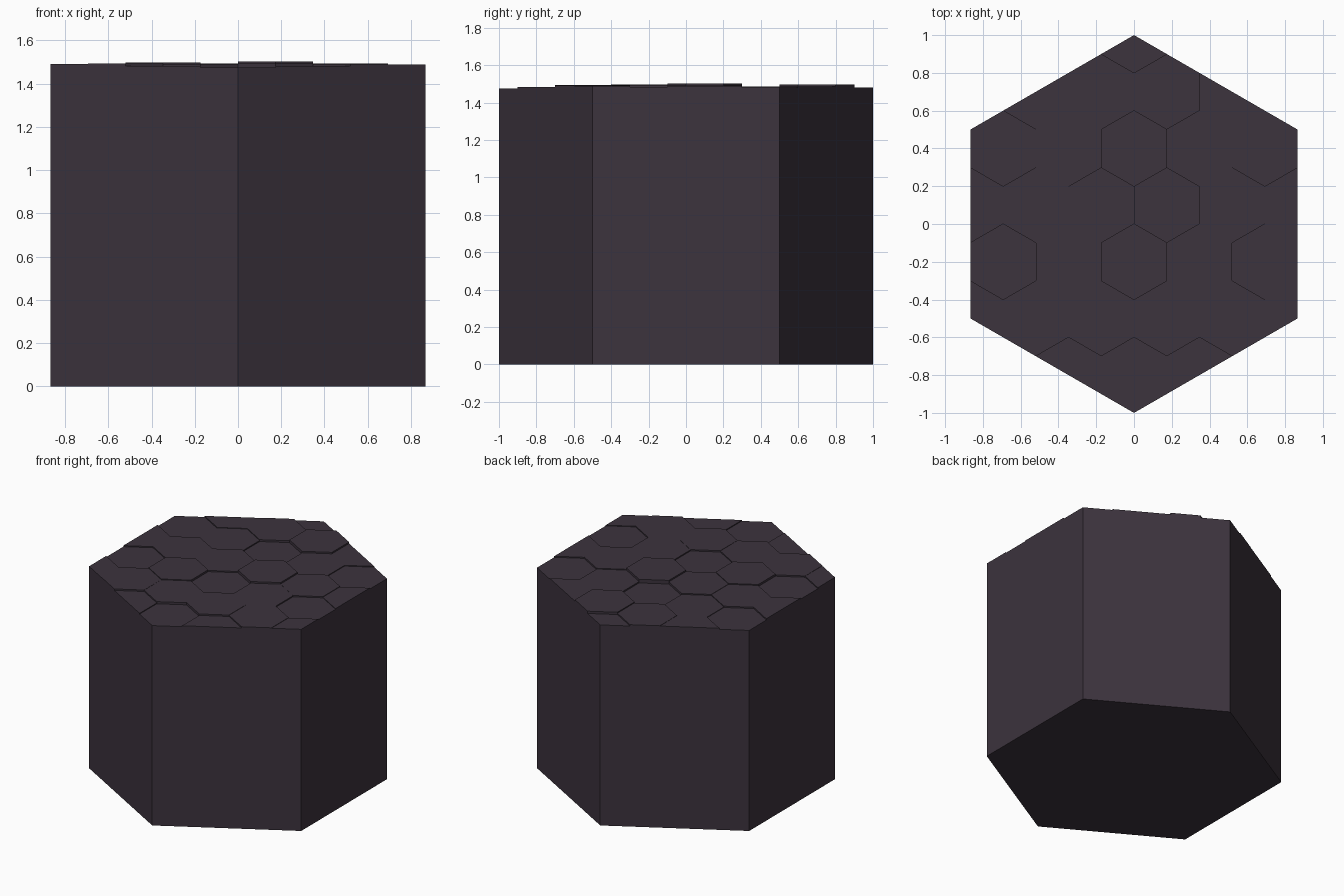
import bpy, bmesh, math
from mathutils import Vector

if "Cube" in bpy.data.objects:
    bpy.data.objects.remove(bpy.data.objects["Cube"])

R, r = 1.0, 0.2            # outer column radius, small tile radius
W = r * math.sqrt(3)       # tile width

# Tile heights in thousandths above 1.4, one row per y, left to right
ROWS = {
    1.0: [80, 80, 80],
    0.7: [88, 90, 97, 86],
    0.4: [80, 84, 76, 86, 80],
    0.1: [90, 90, 92, 103, 92, 88],
    -0.2: [82, 97, 83, 91, 83],
    -0.5: [90, 92, 91, 93, 91, 88],
    -0.8: [81, 75, 82],
}


def hexagon(cx, cy, radius):
    return [Vector((cx + radius * math.sin(k * math.pi / 3),
                    cy + radius * math.cos(k * math.pi / 3), 0)) for k in range(6)][::-1]


# Flat honeycomb, trimmed to the outer hexagon
flat = bmesh.new()
level = flat.faces.layers.float.new("level")
for y, row in ROWS.items():
    for i, h in enumerate(row):
        x = (i - (len(row) - 1) / 2) * W
        face = flat.faces.new([flat.verts.new(p) for p in hexagon(x, y, r)])
        face[level] = 1.4 + h / 1000
for k in range(6):
    a = k * math.pi / 3
    n = Vector((math.cos(a), math.sin(a), 0))
    bmesh.ops.bisect_plane(flat, geom=flat.verts[:] + flat.edges[:] + flat.faces[:],
                           dist=1e-5, plane_co=n * R * math.sqrt(3) / 2, plane_no=n,
                           clear_outer=True)
bmesh.ops.remove_doubles(flat, verts=flat.verts[:], dist=1e-3)

# Raise each tile, joining steps and outer walls between levels
bm = bmesh.new()


def add_face(points):
    bm.faces.new([bm.verts.new(p) for p in points])


def at(v, z):
    return Vector((v.co.x, v.co.y, z))


for f in flat.faces:
    add_face([at(v, f[level]) for v in f.verts])
    for loop in f.loops:
        others = [g for g in loop.edge.link_faces if g is not f]
        low = others[0][level] if others else 0.0
        if low < f[level] - 1e-6:
            a, b = loop.vert, loop.link_loop_next.vert
            add_face([at(a, low), at(b, low), at(b, f[level]), at(a, f[level])])

# Underside
add_face(hexagon(0, 0, R)[::-1])
bmesh.ops.remove_doubles(bm, verts=bm.verts[:], dist=1e-4)

mesh = bpy.data.meshes.new("stone_column")
bm.to_mesh(mesh)
bm.free()
flat.free()
column = bpy.data.objects.new("stone_column", mesh)
bpy.context.collection.objects.link(column)

mat = bpy.data.materials.new("dark_stone")
mat.diffuse_color = (0.045, 0.033, 0.047, 1)
mat.use_nodes = True
mat.node_tree.nodes["Principled BSDF"].inputs["Base Color"].default_value = mat.diffuse_color
mesh.materials.append(mat)
